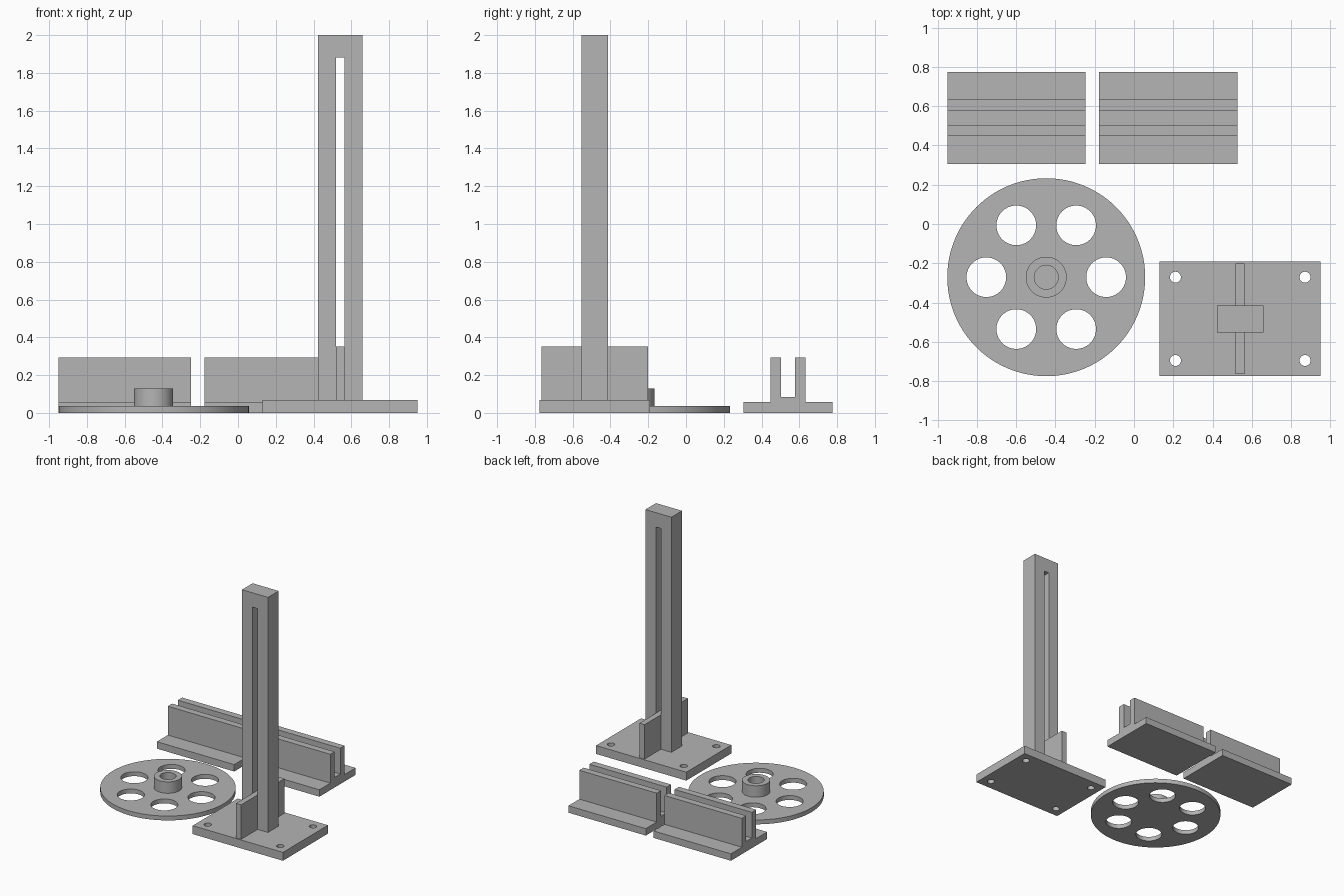
import bpy
import bmesh
from math import cos, sin, tau, radians

cube = bpy.data.objects.get("Cube")
if cube:
    bpy.data.objects.remove(cube, do_unlink=True)

grey = bpy.data.materials.new("plain grey")
grey.use_nodes = True
grey.diffuse_color = (0.46, 0.46, 0.46, 1)
grey.node_tree.nodes["Principled BSDF"].inputs["Base Color"].default_value = grey.diffuse_color


def add_object(name, bm):
    bmesh.ops.recalc_face_normals(bm, faces=bm.faces)
    mesh = bpy.data.meshes.new(name)
    bm.to_mesh(mesh)
    bm.free()
    mesh.materials.append(grey)
    obj = bpy.data.objects.new(name, mesh)
    bpy.context.collection.objects.link(obj)
    return obj


def extrude(name, outline, vector):
    """Solid made by sweeping a closed outline along a vector."""
    bm = bmesh.new()
    face = bm.faces.new([bm.verts.new(p) for p in outline])
    new = bmesh.ops.extrude_face_region(bm, geom=[face])["geom"]
    verts = [v for v in new if isinstance(v, bmesh.types.BMVert)]
    bmesh.ops.translate(bm, verts=verts, vec=vector)
    return add_object(name, bm)


def box(name, xs, ys, zs):
    outline = [(xs[0], ys[0], zs[0]), (xs[1], ys[0], zs[0]),
               (xs[1], ys[1], zs[0]), (xs[0], ys[1], zs[0])]
    return extrude(name, outline, (0, 0, zs[1] - zs[0]))


def cylinder(name, x, y, radius, zs, sides=64):
    outline = [(x + radius * cos(tau * i / sides), y + radius * sin(tau * i / sides), zs[0])
               for i in range(sides)]
    return extrude(name, outline, (0, 0, zs[1] - zs[0]))


def combine(target, tool, operation="DIFFERENCE"):
    """Apply a boolean and discard the tool object."""
    tool.hide_render = True
    mod = target.modifiers.new("cut", "BOOLEAN")
    mod.object, mod.operation, mod.solver = tool, operation, "EXACT"
    bpy.context.view_layer.objects.active = target
    bpy.ops.object.modifier_apply(modifier=mod.name)
    bpy.data.objects.remove(tool, do_unlink=True)


def smooth(obj):
    bpy.ops.object.select_all(action="DESELECT")
    obj.select_set(True)
    bpy.context.view_layer.objects.active = obj
    bpy.ops.object.shade_smooth_by_angle(angle=radians(30))


# Base plate with four screw holes
px, py, plate_top = 0.541, -0.483, 0.069
plate = box("base_plate", (px - 0.41, px + 0.41), (py - 0.292, py + 0.292), (0, plate_top))
for sx in (-1, 1):
    for sy in (-1, 1):
        combine(plate, cylinder("screw_hole", px + sx * 0.33, py + sy * 0.212,
                                0.028, (-0.1, 0.2), 32))
smooth(plate)

# Slotted post
slot, rib_top = (px - 0.023, px + 0.023), 0.352
post = box("post", (px - 0.118, px + 0.118), (py - 0.069, py + 0.069), (plate_top, 2))
combine(post, box("slot_cutter", slot, (py - 0.2, py + 0.2), (rib_top, 1.882)))

# Support ribs in front of and behind the post
box("front_rib", slot, (py - 0.282, py - 0.069), (plate_top, rib_top))
box("back_rib", slot, (py + 0.069, py + 0.282), (plate_top, rib_top))

# Wheel with six round openings and a hub with a blind bore
wx, wy, rim_top = -0.447, -0.271, 0.036
wheel = cylinder("wheel", wx, wy, 0.504, (0, rim_top), 96)
for i in range(6):
    a = tau * i / 6
    combine(wheel, cylinder("opening", wx + 0.305 * cos(a), wy + 0.305 * sin(a),
                            0.101, (-0.1, 0.2)))
smooth(wheel)
hub = cylinder("wheel_hub", wx, wy, 0.104, (rim_top, 0.13))
combine(hub, cylinder("bore", wx, wy, 0.061, (-0.1, 0.3)))
smooth(hub)

# Two rails: wide foot with a pair of upright walls and a shallow channel
half = [(0.235, 0), (0.235, 0.057), (0.093, 0.057), (0.093, 0.294), (0.037, 0.294), (0.037, 0.083)]
profile = half + [(-y, z) for y, z in reversed(half)]
for name, x0 in (("right_rail", -0.951), ("left_rail", -0.177)):
    extrude(name, [(x0, 0.54 + y, z) for y, z in profile], (0.703, 0, 0))
